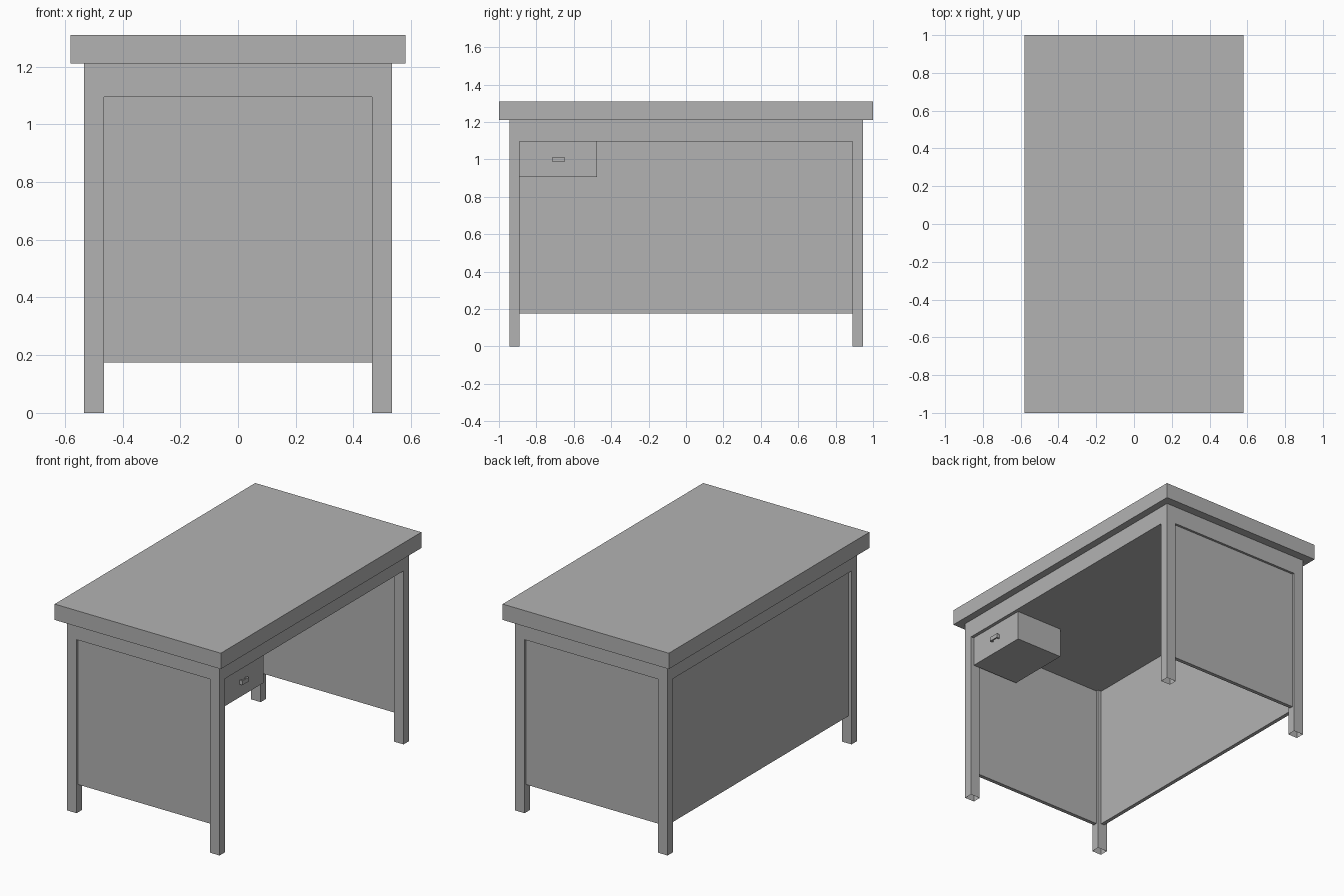
import bpy
import bmesh
from mathutils import Vector

old = bpy.data.objects.get("Cube")
if old:
    bpy.data.objects.remove(old, do_unlink=True)

# Single plain grey finish
GREY = (0.448, 0.448, 0.448, 1.0)
grey = bpy.data.materials.new("plain_grey")
grey.use_nodes = True
grey.diffuse_color = GREY
grey.node_tree.nodes["Principled BSDF"].inputs["Base Color"].default_value = GREY


def finish(name, bm):
    """Turn a bmesh into a named, coloured object."""
    bmesh.ops.recalc_face_normals(bm, faces=bm.faces)
    mesh = bpy.data.meshes.new(name)
    bm.to_mesh(mesh)
    bm.free()
    mesh.materials.append(grey)
    obj = bpy.data.objects.new(name, mesh)
    bpy.context.collection.objects.link(obj)
    return obj


def box(name, low, high):
    """Box between two opposite corners."""
    low, high = Vector(low), Vector(high)
    bm = bmesh.new()
    bmesh.ops.create_cube(bm, size=1)
    bmesh.ops.scale(bm, vec=high - low, verts=bm.verts)
    bmesh.ops.translate(bm, vec=(low + high) / 2, verts=bm.verts)
    return finish(name, bm)


# Main dimensions
OUT_X, IN_X = 0.533, 0.465
OUT_Y, IN_Y = 0.945, 0.89
TOP_Z, APRON_Z, PANEL_Z = 1.21, 1.095, 0.175

# Tabletop
box("tabletop", (-0.58, -1, TOP_Z), (0.58, 1, 1.31))

# Frame: apron slab cut along the leg lines, corners extruded down to hollow legs
bm = bmesh.new()
bmesh.ops.create_cube(bm, size=1)
bmesh.ops.scale(bm, vec=(2 * OUT_X, 2 * OUT_Y, TOP_Z - APRON_Z), verts=bm.verts)
bmesh.ops.translate(bm, vec=(0, 0, (TOP_Z + APRON_Z) / 2), verts=bm.verts)
for side in (-1, 1):
    for cut, axis in (((side * IN_X, 0, 0), (1, 0, 0)), ((0, side * IN_Y, 0), (0, 1, 0))):
        geom = bm.verts[:] + bm.edges[:] + bm.faces[:]
        bmesh.ops.bisect_plane(bm, geom=geom, plane_co=cut, plane_no=axis)
bm.normal_update()
corners = []
for face in bm.faces:
    c = face.calc_center_median()
    if face.normal.z < -0.9 and abs(c.x) > IN_X and abs(c.y) > IN_Y:
        corners.append(face)
feet = bmesh.ops.extrude_discrete_faces(bm, faces=corners)["faces"]
for face in feet:
    bmesh.ops.translate(bm, vec=(0, 0, -APRON_Z), verts=face.verts)
bmesh.ops.delete(bm, geom=feet, context="FACES_ONLY")
bmesh.ops.remove_doubles(bm, verts=bm.verts, dist=0.0001)
finish("frame_with_legs", bm)

# Recessed panels on both ends and along the closed side
for name, y in (("front_panel", -0.918), ("back_panel", 0.918)):
    box(name, (-IN_X, y - 0.012, PANEL_Z), (IN_X, y + 0.012, APRON_Z))
box("right_panel", (-0.513, -IN_Y, PANEL_Z), (-0.489, IN_Y, APRON_Z))

# Drawer under the apron on the open side
FACE_X = 0.512
box("drawer", (0.18, -IN_Y, 0.905), (FACE_X, -0.475, APRON_Z))

# Drawer pull: a bar on two short posts
box("pull_bar", (FACE_X + 0.012, -0.715, 0.987), (FACE_X + 0.02, -0.65, 1.013))
for name, y in (("pull_post_front", -0.715), ("pull_post_back", -0.66)):
    box(name, (FACE_X, y, 0.987), (FACE_X + 0.012, y + 0.01, 1.013))
